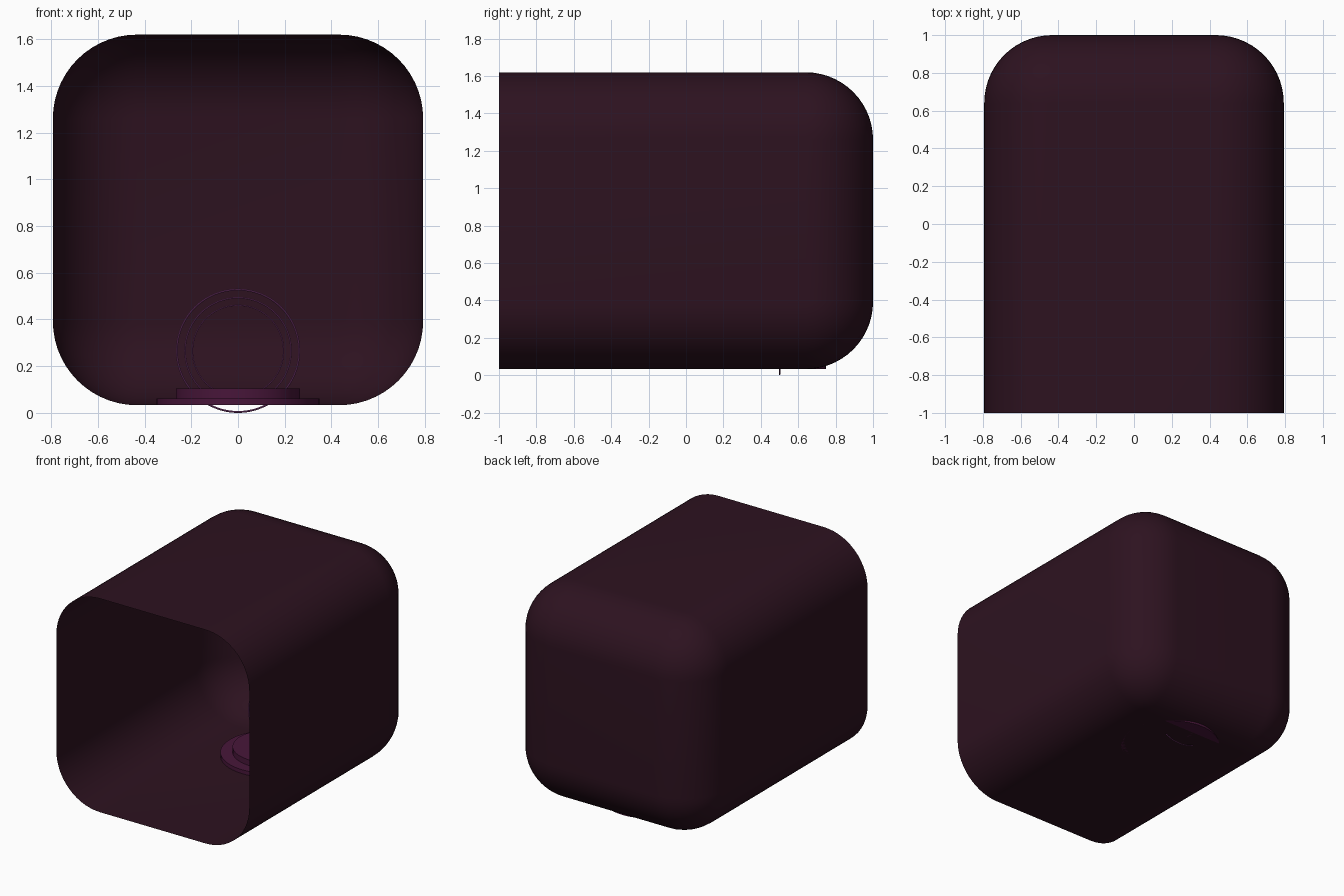
import bpy, bmesh
from mathutils import Vector, Matrix
from math import radians

if "Cube" in bpy.data.objects:
    bpy.data.objects.remove(bpy.data.objects["Cube"])


def material(name, rgb):
    m = bpy.data.materials.new(name)
    m.diffuse_color = (*rgb, 1)
    m.use_nodes = True
    m.node_tree.nodes["Principled BSDF"].inputs["Base Color"].default_value = m.diffuse_color
    return m


shell_mat = material("dark_plum", (0.026, 0.006, 0.014))
podium_mat = material("purple", (0.065, 0.008, 0.042))
ring_mat = material("bright_purple", (0.24, 0.05, 0.21))


def finish(obj, name, mat):
    obj.name = name
    obj.data.materials.append(mat)
    bpy.ops.object.select_all(action='DESELECT')
    obj.select_set(True)
    bpy.context.view_layer.objects.active = obj
    bpy.ops.object.shade_smooth_by_angle(angle=radians(35))


# Room shell: rounded box, cut open at the front
HALF, FLOOR, TOP, RADIUS = 0.793, 0.033, 1.62, 0.36
bm = bmesh.new()
bmesh.ops.create_cube(bm, size=1, matrix=Matrix.LocRotScale(
    Vector((0, -0.5, (FLOOR + TOP) / 2)), None, Vector((2 * HALF, 3, TOP - FLOOR))))
bmesh.ops.bevel(bm, geom=bm.edges[:], offset=RADIUS, offset_type='OFFSET',
                segments=14, profile=0.5, affect='EDGES')
bmesh.ops.bisect_plane(bm, geom=bm.verts[:] + bm.edges[:] + bm.faces[:],
                       plane_co=(0, -1, 0), plane_no=(0, -1, 0), clear_outer=True)
mesh = bpy.data.meshes.new("room_shell")
bm.to_mesh(mesh)
bm.free()
shell = bpy.data.objects.new("room_shell", mesh)
bpy.context.collection.objects.link(shell)
finish(shell, "room_shell", shell_mat)

# Podium: two stacked discs on the floor
for name, r, z0, z1 in (("podium_base", 0.348, FLOOR, 0.062),
                        ("podium_top", 0.266, 0.062, 0.104)):
    bpy.ops.mesh.primitive_cylinder_add(vertices=64, radius=r, depth=z1 - z0,
                                        location=(0, 0.4, (z0 + z1) / 2))
    finish(bpy.context.object, name, podium_mat)

# Upright thin rings behind the podium
for name, r, tube in (("outer_ring", 0.262, 0.004),
                      ("middle_ring", 0.227, 0.0033),
                      ("inner_ring", 0.195, 0.0027)):
    bpy.ops.mesh.primitive_torus_add(major_radius=r, minor_radius=tube,
                                     major_segments=96, minor_segments=8,
                                     location=(0, 0.5, 0.266),
                                     rotation=(radians(90), 0, 0))
    finish(bpy.context.object, name, ring_mat)
